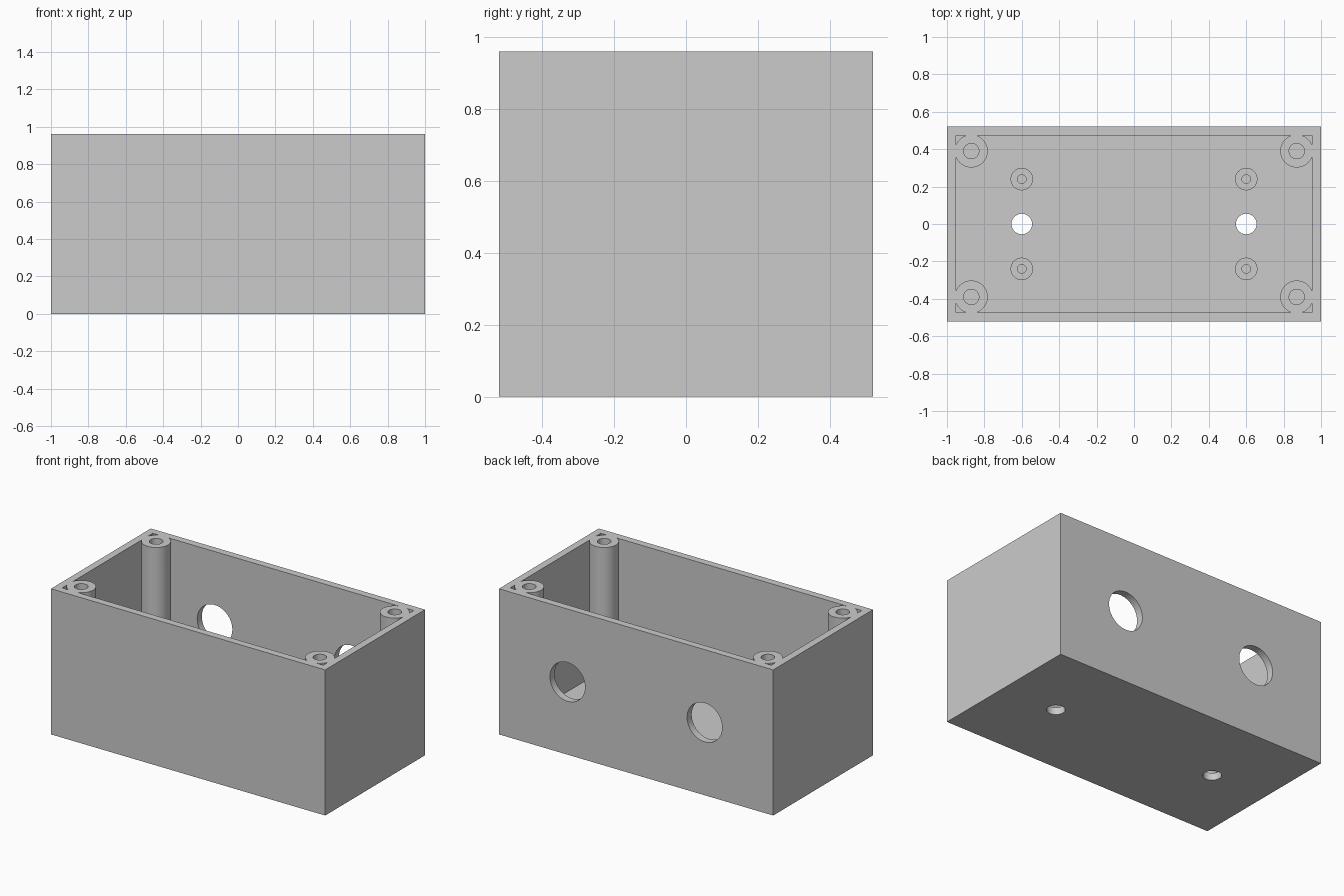
import bpy
import bmesh
import math
from mathutils import Matrix, Vector

old = bpy.data.objects.get("Cube")
if old:
    bpy.data.objects.remove(old, do_unlink=True)

# Overall dimensions
LENGTH, WIDTH, HEIGHT = 2.0, 1.04, 0.96
WALL = 0.048
STANDOFF_TOP = 0.13
POST_X, POST_Y = 0.87, 0.39
STANDOFF_X, STANDOFF_Y = 0.60, 0.24

# Single plastic colour
grey = bpy.data.materials.new("grey_plastic")
grey.use_nodes = True
colour = (0.6, 0.6, 0.6, 1.0)
grey.diffuse_color = colour
grey.node_tree.nodes["Principled BSDF"].inputs["Base Color"].default_value = colour


def add_box(bm, size, z_low):
    centre = Matrix.Translation((0, 0, z_low + size[2] / 2))
    bmesh.ops.create_cube(bm, size=1, matrix=centre @ Matrix.Diagonal((*size, 1)))


def add_cylinder(bm, start, end, radius, segments=64):
    start, end = Vector(start), Vector(end)
    axis = end - start
    turn = axis.to_track_quat("Z", "Y").to_matrix().to_4x4()
    bmesh.ops.create_cone(bm, cap_ends=True, segments=segments,
                          radius1=radius, radius2=radius, depth=axis.length,
                          matrix=Matrix.Translation((start + end) / 2) @ turn)


def four_corners(x, y):
    return [(sx * x, sy * y) for sx in (-1, 1) for sy in (-1, 1)]


def make_object(name, bm):
    mesh = bpy.data.meshes.new(name)
    bm.to_mesh(mesh)
    bm.free()
    mesh.materials.append(grey)
    obj = bpy.data.objects.new(name, mesh)
    bpy.context.scene.collection.objects.link(obj)
    return obj


def subtract(target, cutter):
    cutter.hide_render = True
    mod = target.modifiers.new("cut_" + cutter.name, "BOOLEAN")
    mod.operation = "DIFFERENCE"
    mod.solver = "EXACT"
    mod.object = cutter
    bpy.context.view_layer.objects.active = target
    bpy.ops.object.modifier_apply(modifier=mod.name)
    bpy.data.objects.remove(cutter, do_unlink=True)


# Solid outer block
bm = bmesh.new()
add_box(bm, (LENGTH, WIDTH, HEIGHT), 0)
enclosure = make_object("enclosure_box", bm)

# Open cavity, leaving the walls and floor
bm = bmesh.new()
add_box(bm, (LENGTH - 2 * WALL, WIDTH - 2 * WALL, HEIGHT), WALL)
cavity = make_object("cavity", bm)

# Corner screw posts and low board standoffs remain standing inside the cavity
bm = bmesh.new()
for x, y in four_corners(POST_X, POST_Y):
    add_cylinder(bm, (x, y, 0), (x, y, 2 * HEIGHT), 0.088)
for x, y in four_corners(STANDOFF_X, STANDOFF_Y):
    add_cylinder(bm, (x, y, 0), (x, y, STANDOFF_TOP), 0.06)
subtract(cavity, make_object("posts", bm))
subtract(enclosure, cavity)

# Screw holes, floor mounting holes and cable openings in the back wall
bm = bmesh.new()
for x, y in four_corners(POST_X, POST_Y):
    add_cylinder(bm, (x, y, WALL), (x, y, 2 * HEIGHT), 0.041)
for x, y in four_corners(STANDOFF_X, STANDOFF_Y):
    add_cylinder(bm, (x, y, WALL), (x, y, HEIGHT / 2), 0.023, 32)
for side in (-1, 1):
    x = side * STANDOFF_X
    add_cylinder(bm, (x, 0, -0.1), (x, 0, 0.1), 0.055)
    x = side * LENGTH / 4
    add_cylinder(bm, (x, WIDTH / 2 - 0.1, HEIGHT / 2),
                 (x, WIDTH / 2 + 0.1, HEIGHT / 2), 0.128)
subtract(enclosure, make_object("drills", bm))

# Smooth round walls, crisp edges
bpy.ops.object.select_all(action="DESELECT")
enclosure.select_set(True)
bpy.context.view_layer.objects.active = enclosure
bpy.ops.object.shade_smooth_by_angle(angle=math.radians(30))
